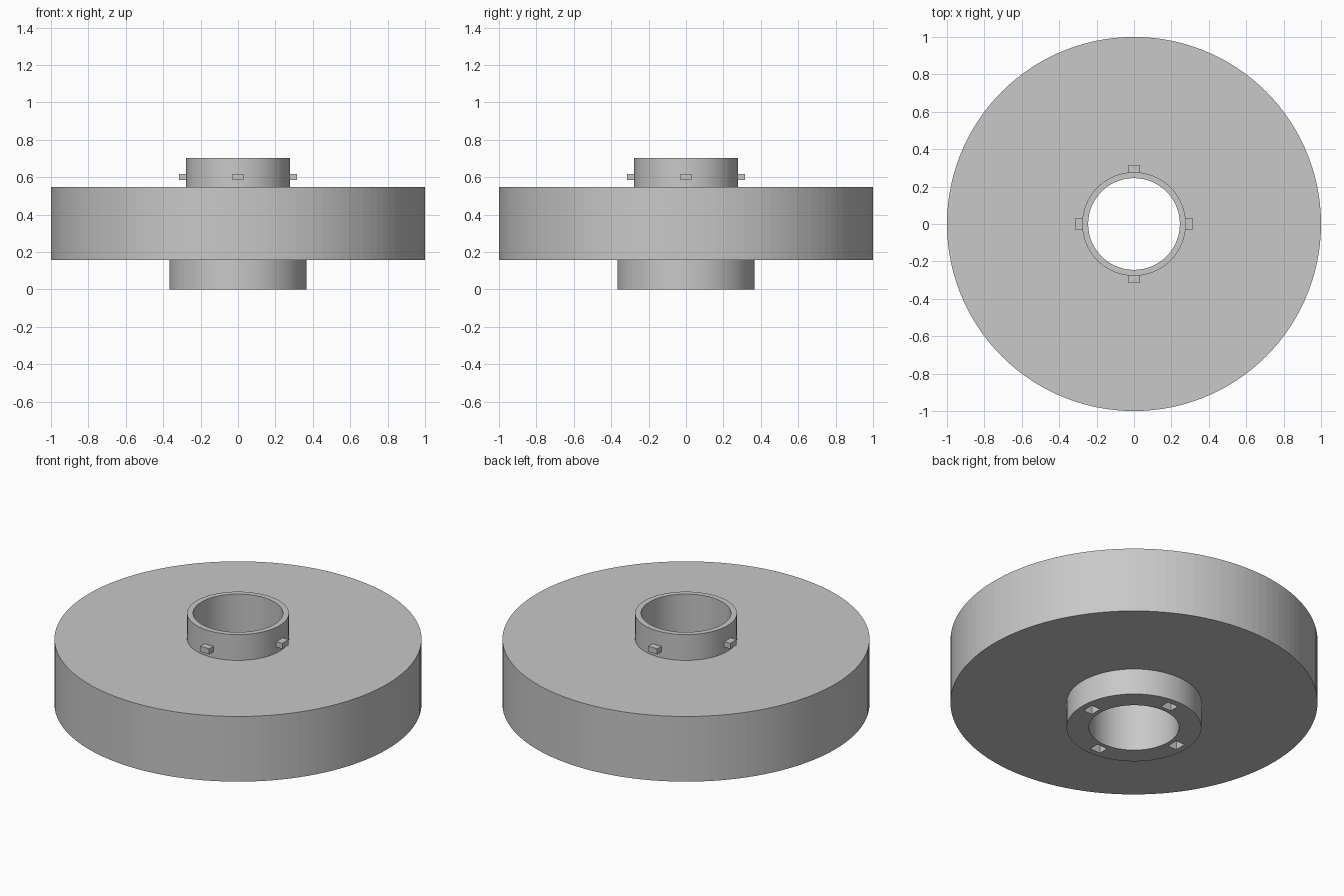
import bpy
import bmesh
from math import cos, sin, pi
from mathutils import Matrix

if "Cube" in bpy.data.objects:
    bpy.data.objects.remove(bpy.data.objects["Cube"], do_unlink=True)

SIDES = 120
BORE, COLLAR, DISC, NECK = 0.245, 0.367, 1.0, 0.277
DISC_LOW, DISC_HIGH, TOP = 0.157, 0.549, 0.704

grey = bpy.data.materials.new("light grey")
grey.use_nodes = True
colour = (0.58, 0.58, 0.58, 1)
grey.diffuse_color = colour
grey.node_tree.nodes["Principled BSDF"].inputs["Base Color"].default_value = colour


def make_object(name, bm):
    bmesh.ops.recalc_face_normals(bm, faces=bm.faces)
    mesh = bpy.data.meshes.new(name)
    bm.to_mesh(mesh)
    bm.free()
    mesh.materials.append(grey)
    obj = bpy.data.objects.new(name, mesh)
    bpy.context.collection.objects.link(obj)
    return obj


def lathe(name, profile):
    """Revolve a closed (radius, height) outline around z."""
    bm = bmesh.new()
    rings = []
    for i in range(SIDES):
        a = 2 * pi * i / SIDES
        rings.append([bm.verts.new((r * cos(a), r * sin(a), z)) for r, z in profile])
    n = len(profile)
    for i, ring in enumerate(rings):
        after = rings[(i + 1) % SIDES]
        for j in range(n):
            k = (j + 1) % n
            bm.faces.new((ring[j], after[j], after[k], ring[k]))
    return make_object(name, bm)


def four_blocks(name, r_in, r_out, width, z_low, z_high):
    """Four boxes pointing outward along the axes."""
    bm = bmesh.new()
    for i in range(4):
        matrix = (Matrix.Rotation(i * pi / 2, 4, "Z")
                  @ Matrix.Translation(((r_in + r_out) / 2, 0, (z_low + z_high) / 2))
                  @ Matrix.Diagonal((r_out - r_in, width, z_high - z_low, 1)))
        bmesh.ops.create_cube(bm, size=1, matrix=matrix)
    return make_object(name, bm)


# Disc with lower collar, upper neck and central bore
wheel = lathe("wheel_body", [
    (BORE, 0), (COLLAR, 0), (COLLAR, DISC_LOW), (DISC, DISC_LOW),
    (DISC, DISC_HIGH), (NECK, DISC_HIGH), (NECK, TOP), (BORE, TOP)])

# Locking pegs around the neck
four_blocks("locking_pegs", 0.262, 0.316, 0.06, 0.585, 0.618)

# Matching sockets cut into the underside of the collar
cutter = four_blocks("socket_cutter", 0.27, 0.33, 0.07, -0.05, 0.1)
cutter.hide_render = True
cut = wheel.modifiers.new("sockets", "BOOLEAN")
cut.operation = "DIFFERENCE"
cut.solver = "EXACT"
cut.object = cutter
bpy.context.view_layer.objects.active = wheel
bpy.ops.object.modifier_apply(modifier=cut.name)
bpy.data.objects.remove(cutter, do_unlink=True)
